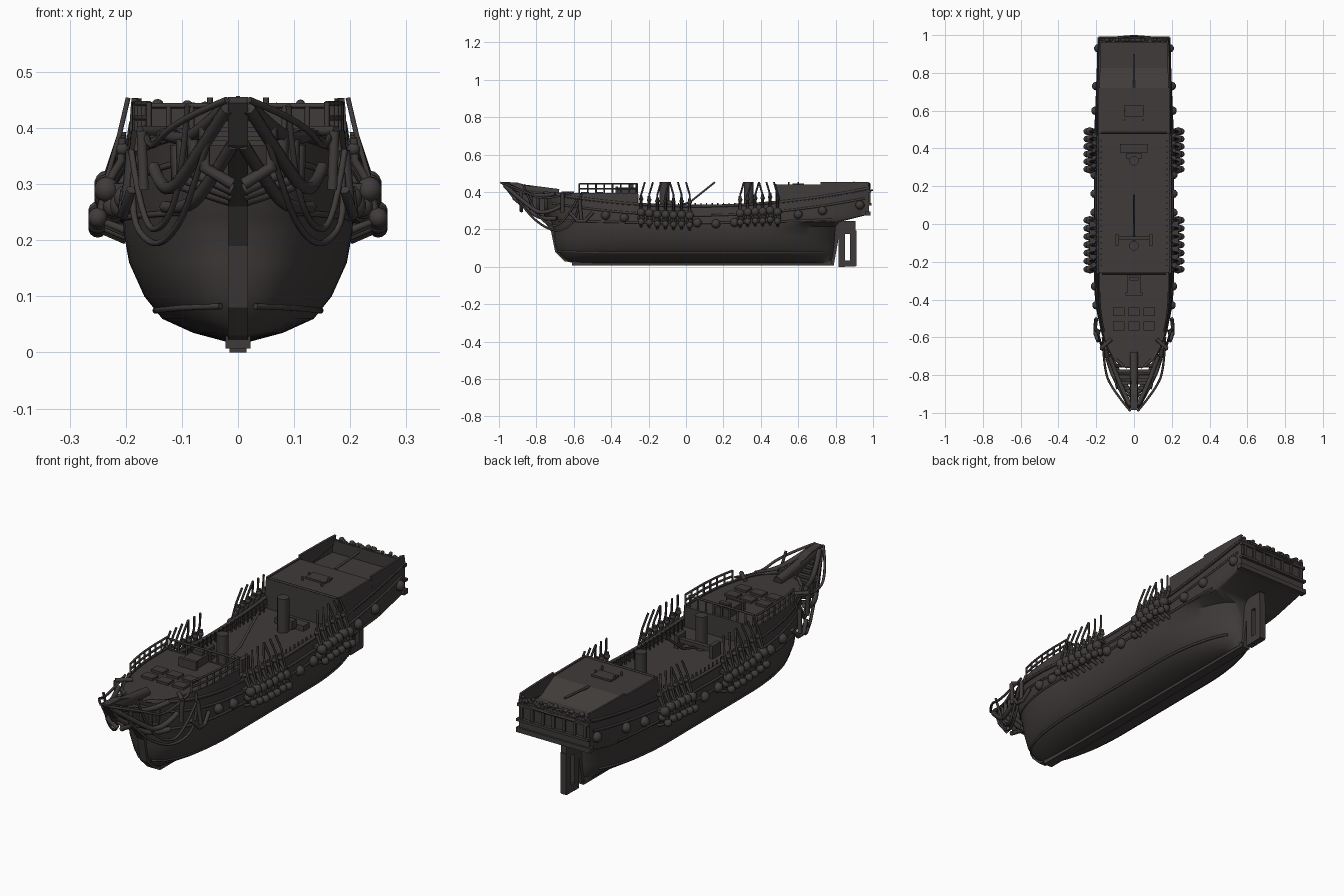
import bpy, bmesh, math, random
from mathutils import Vector

random.seed(4)
if "Cube" in bpy.data.objects:
    bpy.data.objects.remove(bpy.data.objects["Cube"])

wood = bpy.data.materials.new("dark_timber")
wood.use_nodes = True
wood.diffuse_color = (0.05, 0.044, 0.042, 1)
wood.node_tree.nodes["Principled BSDF"].inputs["Base Color"].default_value = wood.diffuse_color


def finish(name, bm, smooth=False):
    bmesh.ops.recalc_face_normals(bm, faces=bm.faces)
    me = bpy.data.meshes.new(name)
    bm.to_mesh(me)
    bm.free()
    me.materials.append(wood)
    ob = bpy.data.objects.new(name, me)
    bpy.context.collection.objects.link(ob)
    if smooth:
        bpy.ops.object.select_all(action="DESELECT")
        ob.select_set(True)
        bpy.context.view_layer.objects.active = ob
        bpy.ops.object.shade_smooth_by_angle(angle=math.radians(35))
    return ob


def add_box(bm, c, s):
    vs = bmesh.ops.create_cube(bm, size=1)["verts"]
    for v in vs:
        v.co = Vector(c) + Vector(a * b for a, b in zip(v.co, s))


def add_ball(bm, c, r):
    vs = bmesh.ops.create_uvsphere(bm, u_segments=10, v_segments=7, radius=r)["verts"]
    bmesh.ops.translate(bm, verts=vs, vec=c)


def boxes(name, items):
    bm = bmesh.new()
    for c, s in items:
        add_box(bm, c, s)
    return finish(name, bm)


def tubes(name, paths, r, spline="POLY", sides=1):
    cu = bpy.data.curves.new(name, "CURVE")
    cu.dimensions = "3D"
    cu.bevel_depth, cu.bevel_resolution, cu.use_fill_caps = r, sides, True
    cu.resolution_u = 5
    cu.materials.append(wood)
    for path in paths:
        sp = cu.splines.new(spline)
        sp.points.add(len(path) - 1)
        for p, co in zip(sp.points, path):
            p.co = (*co, 1)
        if spline == "NURBS":
            sp.order_u, sp.use_endpoint_u = 3, True
    ob = bpy.data.objects.new(name, cu)
    bpy.context.collection.objects.link(ob)
    return ob


def both(path):
    return [[(s * x, y, z) for x, y, z in path] for s in (1, -1)]


def plate(name, yz, width):
    bm = bmesh.new()
    f = bm.faces.new([bm.verts.new((-width / 2, y, z)) for y, z in yz])
    ext = bmesh.ops.extrude_face_region(bm, geom=[f])["geom"]
    bmesh.ops.translate(bm, vec=(width, 0, 0), verts=[v for v in ext if isinstance(v, bmesh.types.BMVert)])
    return finish(name, bm)


# Hull waterlines: height, half breadth, bow y, stern y, stern width share
TOP = 9
LEVELS = [(.02, .024, -.60, .78, 1), (.035, .08, -.64, .78, .1), (.06, .135, -.67, .785, .1),
          (.10, .167, -.695, .79, .1), (.16, .194, -.705, .795, .12), (.215, .204, -.71, .80, .3),
          (.24, .205, -.72, .82, .85), (.275, .202, -.735, .96, .88), (TOP, .192, -.765, .975, .95)]


def sheer(y):
    return .325 + .09 * ((y - .05) / .9) ** 2


def breadth(level, y):
    z, b, bow, stern, end = level
    u = min(1, max(0, (y - bow) / .42))
    v = min(1, max(0, (stern - y) / .45))
    front = (1 - (1 - u) ** 2) ** .42
    return max(.012, b * front * (end + (1 - end) * (1 - (1 - v) ** 2) ** .6))


def half(y, z):
    pts = [(sheer(y) if l[0] == TOP else l[0], breadth(l, y)) for l in LEVELS]
    for (za, a), (zb, b) in zip(pts, pts[1:]):
        if z <= zb:
            return a + (b - a) * (z - za) / (zb - za)
    return pts[-1][1]


# Hull shell
bm = bmesh.new()
rows = []
N = 48
for i in range(N + 1):
    s = .5 - .5 * math.cos(math.pi * i / N)
    port = []
    for l in LEVELS:
        y = l[2] + (l[3] - l[2]) * s
        port.append((breadth(l, y), y, sheer(y) if l[0] == TOP else l[0]))
    ring = [(-x, y, z) for x, y, z in reversed(port)] + port
    rows.append([bm.verts.new(p) for p in ring])
M = len(rows[0])
for a, b in zip(rows, rows[1:]):
    for j in range(M - 1):
        bm.faces.new((a[j], a[j + 1], b[j + 1], b[j]))
for r in (rows[0], rows[-1]):
    for j in range(M // 2 - 1):
        bm.faces.new((r[j], r[j + 1], r[M - 2 - j], r[M - 1 - j]))
finish("hull", bm, True)


def span(y0, y1, n=24):
    return [y0 + (y1 - y0) * i / n for i in range(n + 1)]


def deck(name, y0, y1, height):
    bm = bmesh.new()
    prev = None
    for y in span(y0, y1):
        w = half(y, .5) - .002
        cur = [bm.verts.new((s * w, y, height(y))) for s in (-1, 1)]
        if prev:
            bm.faces.new((prev[0], prev[1], cur[1], cur[0]))
        prev = cur
    finish(name, bm)


def wall(name, y0, y1, top):
    for side in (1, -1):
        bm = bmesh.new()
        prev = None
        for y in span(y0, y1):
            w = half(y, .5)
            cur = [bm.verts.new((side * w, y, sheer(y) - .01)), bm.verts.new((side * (w - .006), y, top(y)))]
            if prev:
                bm.faces.new((prev[0], prev[1], cur[1], cur[0]))
            prev = cur
        ob = finish(("left_" if side > 0 else "right_") + name, bm)
        mod = ob.modifiers.new("thickness", "SOLIDIFY")
        mod.thickness, mod.offset = .01, 0


# Decks and bulwarks; the roof behind the quarter deck slopes down to the stern cabin floor
deck("forecastle_deck", -.764, -.26, lambda y: .388)
deck("main_deck", -.27, .49, lambda y: .295)
deck("quarter_deck", .48, .72, lambda y: .436)
deck("stern_cabin_floor", .72, .972, lambda y: max(.375, .436 - .6 * (y - .72)))
wall("forecastle_bulwark", -.76, -.26, lambda y: max(.395, sheer(y)))
wall("quarter_bulwark", .48, .72, lambda y: .441)
wall("stern_bulwark", .72, .975, lambda y: .453)
boxes("bulkheads", [((0, -.26, .34), (.37, .012, .10)), ((0, .485, .365), (.37, .012, .14))])

# Stern transom, ledges and carved trim
boxes("stern_transom", [((0, .97, .36), (.365, .016, .145)), ((0, .972, .285), (.385, .03, .022)),
                        ((0, .982, .335), (.375, .022, .012)), ((0, .978, .405), (.372, .02, .014))]
      + [((-.165 + .055 * i, .98, .37), (.014, .012, .06)) for i in range(7)])
tubes("stern_rail", [[(-.18, .97, .40), (-.1, .988, .408), (0, .996, .41), (.1, .988, .408), (.18, .97, .40)]], .005)
bm = bmesh.new()
for i in range(34):
    add_ball(bm, (-.175 + i * .0106, .974, .432 + random.uniform(-.016, .01)), random.uniform(.008, .013))
finish("stern_carving", bm)


# Mouldings along the hull
def strake(z, y0, y1):
    return both([(half(y, z(y)), y, z(y)) for y in span(y0, y1, 36)])


tubes("gunwale", strake(sheer, -.755, .97), .008)
tubes("wales", strake(lambda y: sheer(y) - .05, -.72, .955) + strake(lambda y: .235 + .03 * y * y, -.69, .78), .006)
tubes("bilge_strakes", strake(lambda y: .075 + .05 * max(0, -y - .3) ** 2, -.685, .74), .006)

# Keel, stem with beak, stern post and pierced rudder
boxes("keel", [((0, .09, .018), (.044, 1.4, .022))])
plate("stem_and_beak", [(-.55, .012), (-.65, .03), (-.70, .08), (-.722, .19), (-.77, .26), (-.86, .32), (-.93, .37),
                        (-.985, .445), (-.985, .455), (-.9, .45), (-.8, .42), (-.74, .39), (-.69, .2),
                        (-.66, .07), (-.55, .035)], .036)
plate("stern_post", [(.70, .01), (.79, .01), (.81, .12), (.83, .25), (.78, .25), (.76, .06)], .03)
boxes("rudder", [((0, .832, .115), (.03, .035, .23)), ((0, .893, .10), (.03, .035, .19)),
                 ((0, .862, .018), (.03, .09, .034)), ((0, .862, .21), (.03, .09, .07))])

# Bowsprit, beak rails, brackets and hanging ropes
tubes("bowsprit", [[(0, -.68, .395), (0, -.95, .43)]], .022, sides=3)
tubes("beak_rails", both([(.15, -.66, .33), (.13, -.76, .27), (.08, -.86, .34), (.02, -.97, .435)])
      + both([(.13, -.70, .39), (.10, -.78, .375), (.06, -.88, .40), (.02, -.96, .44)])
      + both([(.13, -.69, .26), (.09, -.77, .25), (.04, -.86, .32), (.01, -.92, .37)]), .012, "NURBS")
tubes("beak_ribs", [p for y, w, z in ((-.75, .11, .37), (-.79, .1, .38), (-.83, .08, .39), (-.88, .06, .40))
                    for p in both([(w, y, z), (w, y, z - .07), (.01, y, z - .10)])], .011)
tubes("bow_ropes", both([(.175, -.56, .39), (.2, -.58, .25), (.15, -.68, .18), (.10, -.79, .23),
                         (.07, -.88, .33), (.03, -.95, .44)])
      + both([(.19, -.58, .36), (.17, -.66, .22), (.13, -.74, .22), (.10, -.82, .31), (.09, -.87, .44)])
      + both([(.165, -.60, .40), (.16, -.76, .35), (.12, -.87, .41), (.02, -.99, .45)]), .006, "NURBS")
boxes("beak_grating", [((0, -.78 - .03 * i, .375 + .008 * i), (.19 - .03 * i, .02, .012)) for i in range(5)])
tubes("catheads", both([(.12, -.61, .395), (.175, -.66, .395)]) + both([(.172, -.66, .395), (.168, -.66, .29)]), .01)
tubes("anchors", both([(.19, -.57, .36), (.2, -.56, .25)])
      + both([(.19, -.62, .29), (.205, -.58, .245), (.205, -.54, .245), (.2, -.50, .29)]), .01)

# Round gun ports
bm = bmesh.new()
for y, z in ((-.43, .275), (-.33, .262), (.06, .235), (.16, .23), (.26, .237), (.6, .28), (.73, .30), (.93, .33)):
    for s in (1, -1):
        add_ball(bm, (s * (half(y, z) + .003), y, z), .024)
finish("gun_ports", bm, True)

# Shroud groups: channels, deadeyes and cut shrouds
bm = bmesh.new()
chains, shrouds, channels = [], [], []
for y0, y1, n in ((-.24, .02, 7), (.29, .49, 6)):
    for s in (1, -1):
        channels.append(((s * .212, (y0 + y1) / 2, .295), (.045, y1 - y0 + .03, .012)))
    for i, y in enumerate(span(y0, y1, n - 1)):
        dz = sheer(y) - .335 + random.uniform(-.006, .006)
        lean = .02 if i < n / 2 else -.02
        for x, z, r in ((.234, .288, .023), (.25, .238, .018), (.222, .258, .019), (.206, .36, .012)):
            for s in (1, -1):
                add_ball(bm, (s * x, y, z + dz), r)
        chains += both([(.234, y, .30 + dz), (.25, y, .235 + dz), (.2, y, .215 + dz)])
        chains += both([(.206, y, .38 + dz), (.208, y, .34 + dz), (.232, y, .30 + dz)])
        shrouds += both([(.236, y, .30 + dz), (.212, y, .385), (.196, y + lean, .453)])
finish("deadeyes", bm, True)
boxes("channels", channels)
tubes("chain_plates", chains, .008)
tubes("shrouds", shrouds, .005)

# Mast stumps and stays
tubes("masts", [[(0, -.115, .29), (0, -.115, .453)], [(0, .335, .29), (0, .335, .453)]], .026, sides=4)
tubes("stays", [[(0, -.10, .31), (0, .02, .345), (0, .155, .453)], [(0, .72, .436), (0, .90, .45)]], .006)

# Railings
rail_posts, rail_bars = [], []
for y in span(-.57, -.26, 7):
    rail_posts += both([(half(y, .5) - .008, y, .385), (half(y, .5) - .008, y, .446)])
for z in (.418, .444):
    rail_bars += both([(half(y, .5) - .008, y, z) for y in span(-.57, -.26, 7)])
for x in span(-.165, .165, 8):
    rail_posts.append([(x, -.265, .385), (x, -.265, .44)])
rail_bars += [[(-.17, -.265, .44), (.17, -.265, .44)], [(-.175, .482, .438), (.175, .482, .438)]]
rail_posts += both([(.05, .6, .43), (.05, .6, .454)]) + both([(.05, .55, .43), (.05, .55, .454)])
tubes("rail_posts", rail_posts, .005)
tubes("rail_bars", rail_bars, .005)
pins = []
for y in span(-.22, .44, 22):
    pins += both([(half(y, .5) - .018, y, .295), (half(y, .5) - .018, y, .34)])
tubes("belaying_pins", pins, .004)

# Hatches and deck fittings
boxes("deck_fittings", [((x, y, .392), (.06, .045, .014)) for x in (-.08, 0, .08) for y in (-.465, -.54)]
      + [((0, -.32, .405), (.07, .10, .04)), ((0, -.29, .42), (.05, .02, .05)), ((0, -.37, .41), (.09, .015, .04)),
         ((0, .40, .305), (.15, .045, .03)), ((0, .6, .440), (.10, .06, .01)),
         ((0, -.075, .33), (.20, .02, .02)), ((0, .36, .325), (.08, .03, .04))]
      + [((s * .09, -.085, .325), (.02, .06, .06)) for s in (1, -1)])
